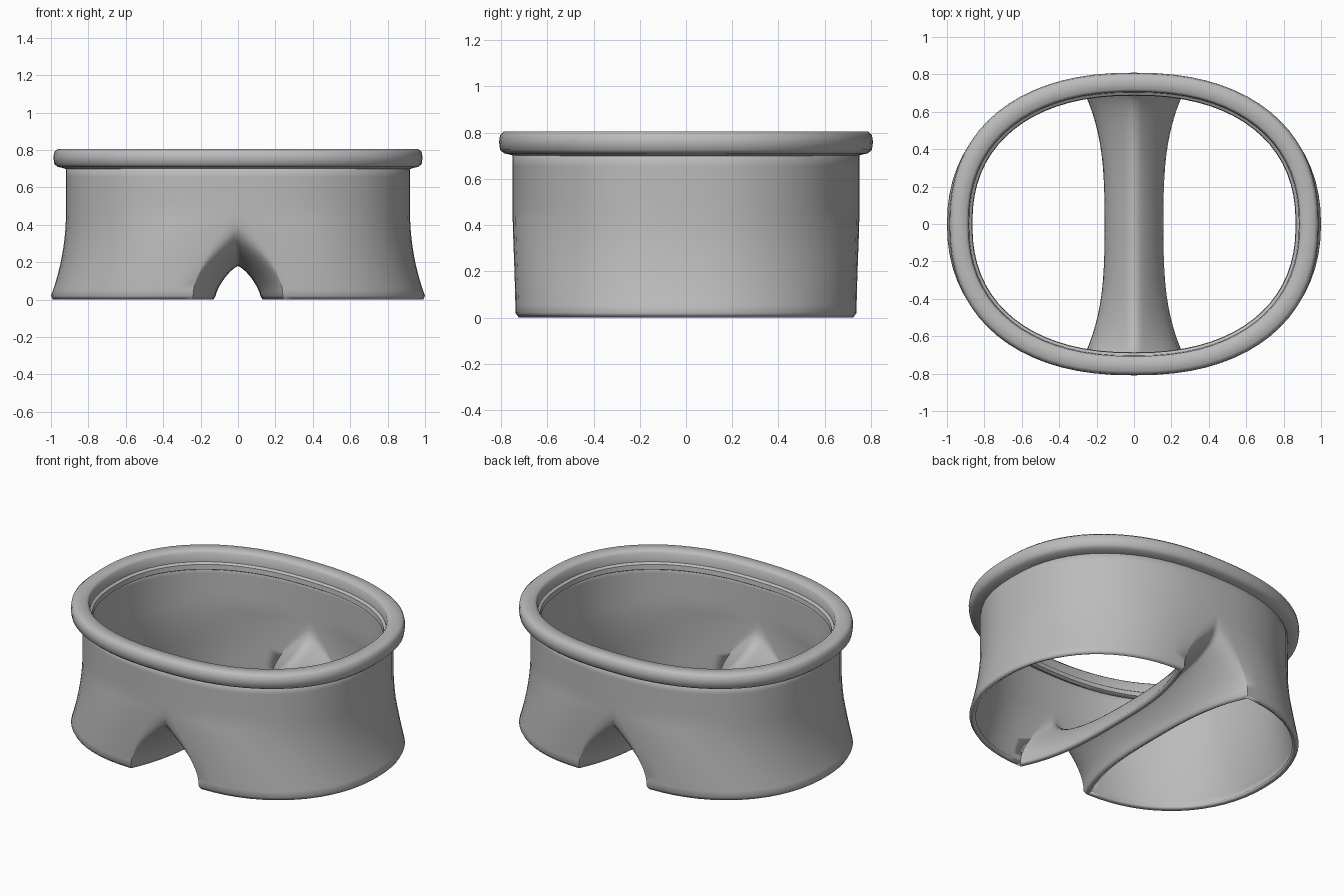
import bpy, bmesh
from math import sin, cos, pi, radians
from mathutils import Vector

cube = bpy.data.objects.get("Cube")
if cube:
    bpy.data.objects.remove(cube)

grey = bpy.data.materials.new("plain grey")
grey.use_nodes = True
grey.diffuse_color = (0.5, 0.5, 0.5, 1)
grey.node_tree.nodes["Principled BSDF"].inputs["Base Color"].default_value = (0.5, 0.5, 0.5, 1)

WAIST_X, WAIST_Y = 0.92, 0.75
SPLIT, TOP, HEM = 0.46, 0.72, 0.02
COLS, ROWS = 32, 12


def spow(v, p):
    return (abs(v) ** p) * (1 if v >= 0 else -1)


def oval(a, rx, ry, n=2.3):
    c, s = cos(a), sin(a)
    if abs(c) < 1e-6:
        c = 0.0
    return rx * spow(c, 2 / n), ry * spow(s, 2 / n)


def hermite(p0, t0, p1, t1, t):
    p0, t0, p1, t1 = map(Vector, (p0, t0, p1, t1))
    a, b = t * t, t * t * t
    return p0 * (2*b - 3*a + 1) + t0 * (b - 2*a + t) + p1 * (3*a - 2*b) + t1 * (b - a)


def finish(bm, name):
    mesh = bpy.data.meshes.new(name)
    bm.to_mesh(mesh)
    bm.free()
    mesh.materials.append(grey)
    ob = bpy.data.objects.new(name, mesh)
    bpy.context.collection.objects.link(ob)
    bpy.ops.object.select_all(action='DESELECT')
    ob.select_set(True)
    bpy.context.view_layer.objects.active = ob
    bpy.ops.object.shade_smooth_by_angle(angle=radians(50))
    return ob


def skin(bm, columns):
    """Bridge neighbouring columns of points with quads."""
    grid = [[bm.verts.new(p) for p in col] for col in columns]
    for c0, c1 in zip(grid, grid[1:]):
        for i in range(len(c0) - 1):
            bm.faces.new((c0[i], c0[i + 1], c1[i + 1], c1[i]))


def drop(p0, t0, p1, t1):
    """Column of points down a leg, ending in a tucked hem."""
    pts = [hermite(p0, t0, p1, t1, i / ROWS) for i in range(ROWS + 1)]
    end = pts[-1]
    pts.append(Vector((0.58 + (end.x - 0.58) * 0.975, end.y * 0.98, 0)))
    return pts


def outer_column(a):
    x, y = oval(a, WAIST_X, WAIST_Y)
    hx, hy = oval(a, 0.76, 0.738, 2.15)
    w = abs(sin(a)) ** 8
    above = [Vector((x, y, TOP + (SPLIT - TOP) * i / 4)) for i in range(4)]
    return above + drop((x, y, SPLIT), (0.3 * w, 0, -0.45 + 0.15 * w),
                        (0.24 + hx, hy, HEM), (0.15 * cos(a), 0, -0.4))


def crotch_column(a):
    c = max(cos(a), 0) if abs(cos(a)) > 1e-6 else 0
    s = spow(sin(a), 0.85)
    w = abs(sin(a)) ** 6
    return drop((0, WAIST_Y * s, SPLIT - 0.28 * c ** 0.7),
                (0.12 + 0.18 * w, 0, -0.05 - 0.25 * w),
                (0.12 + 0.12 * abs(s) ** 3, 0.738 * s, HEM),
                (0.05 * (1 - w), 0, -0.2 - 0.2 * w))


# Body: one half with its leg, mirrored and given cloth thickness
angles = [-pi / 2 + pi * i / COLS for i in range(COLS + 1)]
bm = bmesh.new()
skin(bm, [outer_column(a) for a in angles])
skin(bm, [crotch_column(a) for a in reversed(angles)])
bmesh.ops.remove_doubles(bm, verts=bm.verts, dist=0.0005)
bmesh.ops.recalc_face_normals(bm, faces=bm.faces)
side = max(bm.faces, key=lambda f: f.calc_center_median().x)
if side.normal.x < 0:
    bmesh.ops.reverse_faces(bm, faces=bm.faces)
body = finish(bm, "shorts_body")
mirror = body.modifiers.new("mirror", 'MIRROR')
mirror.merge_threshold = 0.001
thick = body.modifiers.new("thickness", 'SOLIDIFY')
thick.thickness = 0.03
thick.offset = -1

# Waistband: a rounded profile with an inner ledge, swept round the oval
profile = [(-0.04, 0.685), (0.02, 0.705), (0.045, 0.71), (0.062, 0.725), (0.067, 0.76),
           (0.062, 0.79), (0.045, 0.805), (-0.022, 0.805), (-0.035, 0.79),
           (-0.038, 0.735), (-0.053, 0.725), (-0.056, 0.695)]
bm = bmesh.new()
SEG = 72
rings = []
for i in range(SEG):
    a = 2 * pi * i / SEG
    rings.append([bm.verts.new((*oval(a, WAIST_X + o, WAIST_Y - 0.008 + o), z)) for o, z in profile])
for i in range(SEG):
    r0, r1 = rings[i], rings[(i + 1) % SEG]
    for j in range(len(profile)):
        k = (j + 1) % len(profile)
        bm.faces.new((r0[j], r1[j], r1[k], r0[k]))
bmesh.ops.recalc_face_normals(bm, faces=bm.faces)
finish(bm, "waistband")
